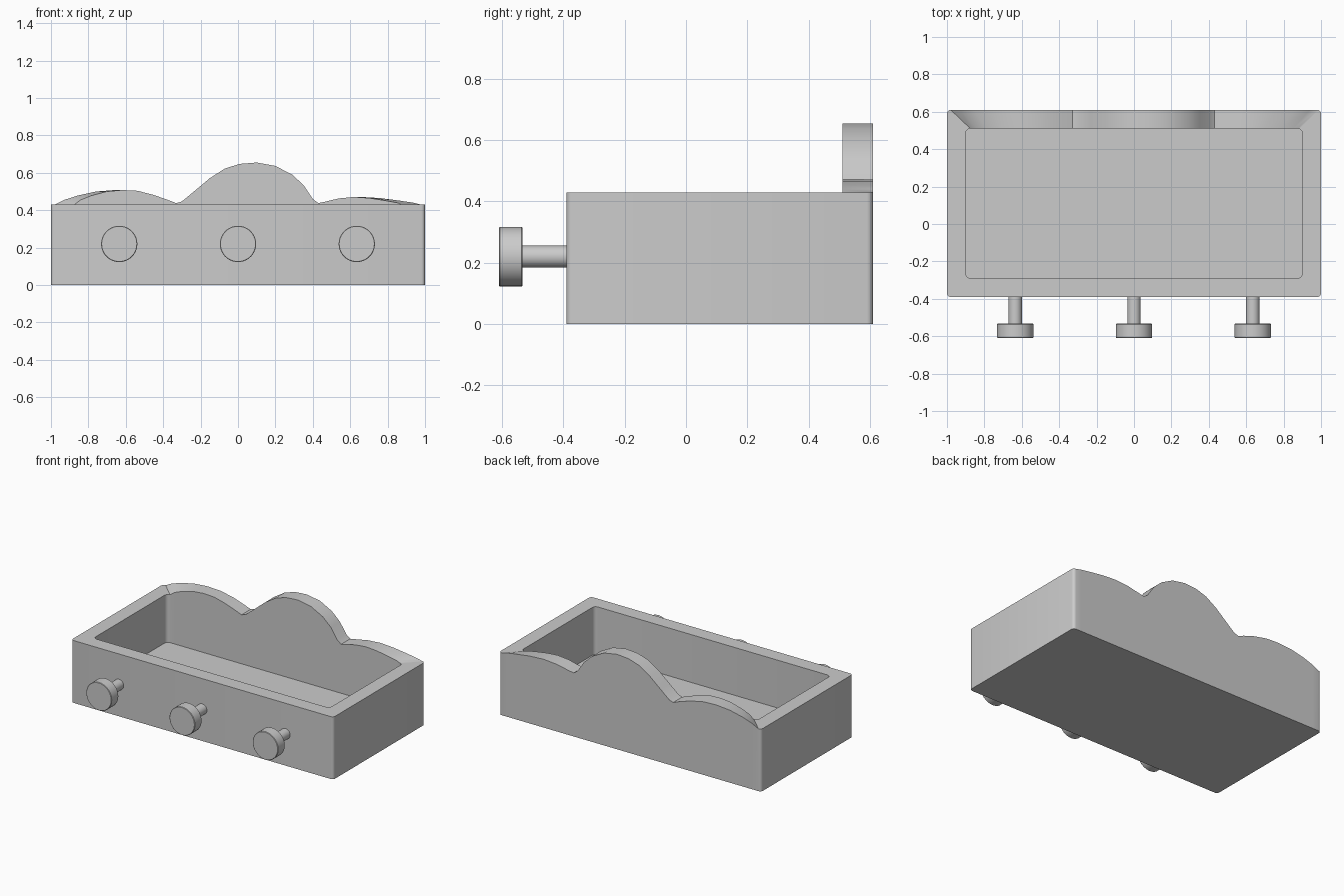
import bpy
import bmesh
from math import cos, sin, pi, radians

cube = bpy.data.objects.get("Cube")
if cube:
    bpy.data.objects.remove(cube)

grey = bpy.data.materials.new("light grey")
grey.use_nodes = True
COLOUR = (0.6, 0.6, 0.6, 1)
grey.diffuse_color = COLOUR
grey.node_tree.nodes["Principled BSDF"].inputs["Base Color"].default_value = COLOUR

RIM, FLOOR, WALL = 0.43, 0.1, 0.1
FRONT, BACK = -0.39, 0.61

# Scalloped top edge of the back wall, as (x, z) from left to right
CREST = [(-0.93, 0.455), (-0.86, 0.478), (-0.76, 0.5), (-0.66, 0.508), (-0.56, 0.504),
         (-0.46, 0.483), (-0.38, 0.457), (-0.33, 0.438), (-0.3, 0.447), (-0.23, 0.505),
         (-0.15, 0.572), (-0.07, 0.623), (0.01, 0.648), (0.1, 0.655), (0.2, 0.637),
         (0.29, 0.59), (0.35, 0.535), (0.4, 0.46), (0.43, 0.438), (0.48, 0.447),
         (0.56, 0.463), (0.66, 0.471), (0.76, 0.465), (0.86, 0.452), (0.94, 0.44)]


def finish(bm, name):
    bmesh.ops.recalc_face_normals(bm, faces=bm.faces)
    mesh = bpy.data.meshes.new(name)
    bm.to_mesh(mesh)
    bm.free()
    mesh.materials.append(grey)
    obj = bpy.data.objects.new(name, mesh)
    bpy.context.collection.objects.link(obj)
    bpy.ops.object.select_all(action='DESELECT')
    obj.select_set(True)
    bpy.context.view_layer.objects.active = obj
    bpy.ops.object.shade_smooth_by_angle(angle=radians(30))
    return obj


def outline(inset, radius):
    """Rounded rectangle whose back side follows the crest."""
    half, y0, y1 = 1 - inset, FRONT + inset, BACK - inset
    points = []

    def corner(sx, y, sy, start):
        for i in range(5):
            a = start + i * pi / 8
            points.append((sx * (half - radius) + radius * cos(a),
                           y - sy * radius + radius * sin(a), RIM))

    corner(1, y0, -1, -pi / 2)
    corner(1, y1, 1, 0)
    for x, z in reversed(CREST):
        if abs(x) > 0.43:
            # squeeze the side humps so they end at the wall corner
            side = 1 if x > 0 else -1
            x = side * (0.43 + (abs(x) - 0.43) * (half - 0.43) / 0.57)
        points.append((x, y1, z))
    corner(-1, y1, 1, pi / 2)
    corner(-1, y0, -1, pi)
    return points


# Tray: outer wall, rim, inner wall and floor from four matching rings
outer, inner = outline(0, 0.02), outline(WALL, 0.025)
bm = bmesh.new()
rings = [[bm.verts.new(p) for p in ring] for ring in (
    [(x, y, 0) for x, y, z in outer], outer,
    inner, [(x, y, FLOOR) for x, y, z in inner])]
for a, b in zip(rings, rings[1:]):
    for i in range(len(a)):
        j = (i + 1) % len(a)
        bm.faces.new((a[i], a[j], b[j], b[i]))
bm.faces.new(rings[0])
bm.faces.new(rings[-1])
finish(bm, "tray")


# Knobs: a turned profile of (radius, y), revolved about the y axis
KNOB = [(0.036, FRONT + 0.02), (0.036, -0.533), (0.094, -0.533), (0.097, -0.536),
        (0.097, -0.607), (0.094, -0.61)]


def knob(name, cx, cz, sides=40):
    bm = bmesh.new()
    loops = [[bm.verts.new((cx + r * cos(2 * pi * i / sides), y,
                            cz + r * sin(2 * pi * i / sides)))
              for i in range(sides)] for r, y in KNOB]
    for a, b in zip(loops, loops[1:]):
        for i in range(sides):
            j = (i + 1) % sides
            bm.faces.new((a[i], a[j], b[j], b[i]))
    bm.faces.new(loops[0])
    bm.faces.new(loops[-1])
    finish(bm, name)


for name, x in (("right_knob", -0.635), ("middle_knob", 0), ("left_knob", 0.635)):
    knob(name, x, 0.22)
